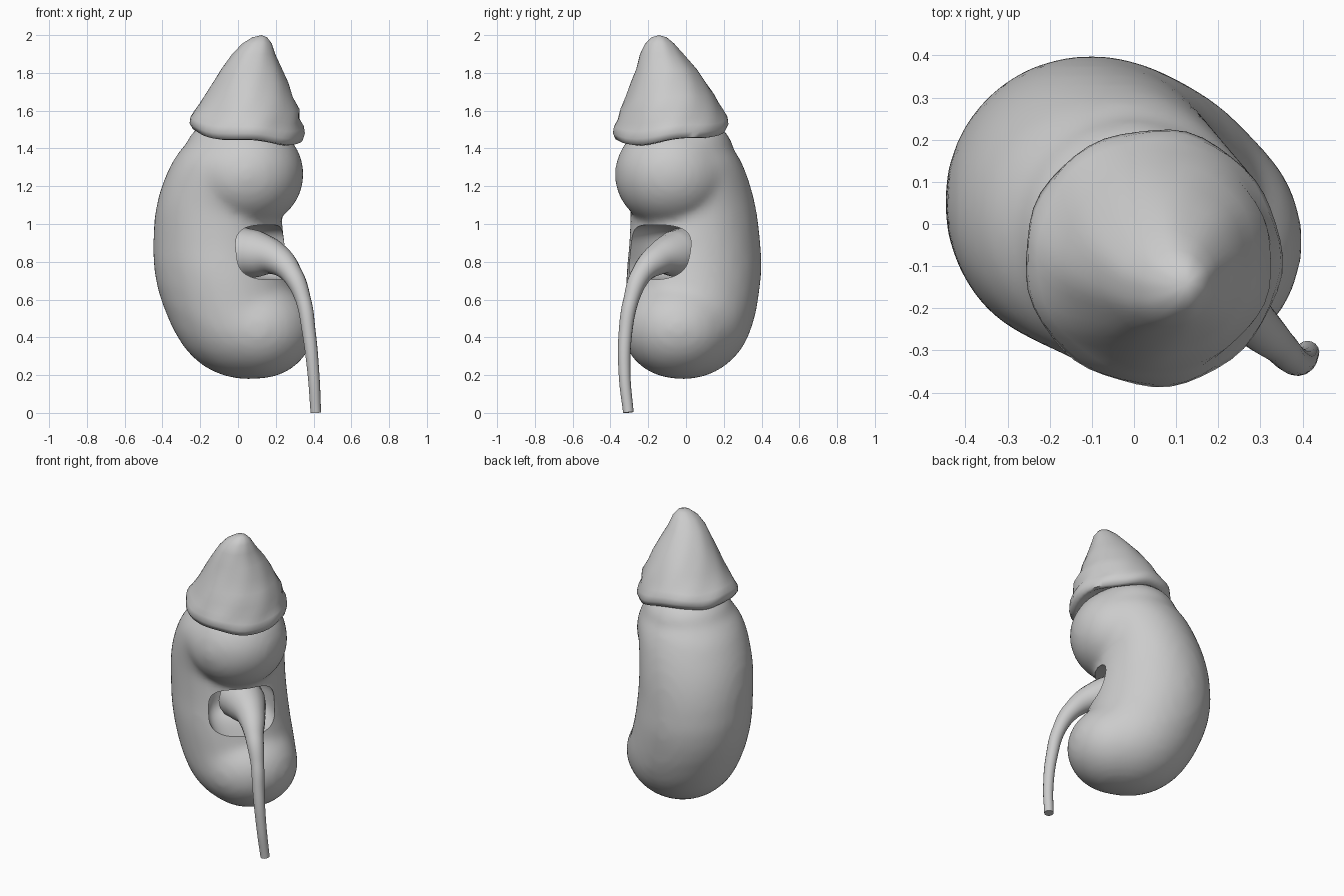
import bpy, bmesh, math
from mathutils import Matrix, Vector

if "Cube" in bpy.data.objects:
    bpy.data.objects.remove(bpy.data.objects["Cube"])

S = math.sqrt(0.5)
# local frame: d points to the hollow side (+x, -y), p across it
FRAME = Matrix(((S, S, 0, 0), (-S, S, 0, 0), (0, 0, 1, 0), (0, 0, 0, 1)))


def add_ellipsoid(bm, c, r, seg=32):
    m = FRAME @ Matrix.Translation(c) @ Matrix.Diagonal((*r, 1))
    bmesh.ops.create_uvsphere(bm, u_segments=seg, v_segments=seg // 2, radius=1, matrix=m)


def catmull(a, b, c, d, t):
    return [.5 * (2 * q + (r - p) * t + (2 * p - 5 * q + 4 * r - s) * t * t
                  + (3 * q - p - 3 * r + s) * t ** 3) for p, q, r, s in zip(a, b, c, d)]


def make_object(name, bm):
    me = bpy.data.meshes.new(name)
    bm.to_mesh(me)
    bm.free()
    ob = bpy.data.objects.new(name, me)
    bpy.context.collection.objects.link(ob)
    return ob


def activate(ob):
    bpy.ops.object.select_all(action='DESELECT')
    ob.select_set(True)
    bpy.context.view_layer.objects.active = ob


def smooth_angle(ob, deg):
    activate(ob)
    bpy.ops.object.shade_smooth_by_angle(angle=math.radians(deg))


# kidney body: ellipsoids swept along a C-shaped spine (d, p, z, rd, rp, rz)
spine = [
    (.10, .045, .445, .30, .298, .265),
    (-.01, .01, .51, .34, .335, .305),
    (-.08, -.025, .70, .365, .35, .25),
    (-.105, -.04, .91, .35, .347, .22),
    (-.09, -.045, 1.11, .32, .343, .21),
    (-.01, -.035, 1.27, .31, .325, .24),
    (.09, -.02, 1.265, .30, .30, .28),
    (.01, -.02, 1.40, .27, .27, .17),
]
bm = bmesh.new()
last = len(spine) - 1
STEPS = 9
for i in range(last):
    q = [spine[max(0, min(last, i + k))] for k in (-1, 0, 1, 2)]
    for s in range(STEPS):
        v = catmull(*q, s / STEPS)
        add_ellipsoid(bm, v[:3], v[3:])
add_ellipsoid(bm, spine[-1][:3], spine[-1][3:])
body = make_object("kidney_body", bm)

# squarish hollow on the inner side
bm = bmesh.new()
bmesh.ops.create_uvsphere(bm, u_segments=48, v_segments=32, radius=1)
for v in bm.verts:
    n = sum(abs(x) ** 3.5 for x in v.co) ** (1 / 3.5)
    c = v.co / n
    v.co = FRAME @ Vector((.26 + .29 * c.x, -.01 + .205 * c.y, .85 + .145 * c.z))
cutter = make_object("hollow_cutter", bm)
cutter.hide_render = True

m = body.modifiers.new("Remesh", 'REMESH')
m.mode = 'VOXEL'
m.voxel_size = .022
m = body.modifiers.new("Smooth", 'SMOOTH')
m.factor = .5
m.iterations = 12
m = body.modifiers.new("Hollow", 'BOOLEAN')
m.operation = 'DIFFERENCE'
m.object = cutter
activate(body)
for name in [x.name for x in body.modifiers]:
    bpy.ops.object.modifier_apply(modifier=name)
bpy.data.objects.remove(cutter)
smooth_angle(body, 45)

# adrenal cap: lofted rings (x, y, z, radius, tilt amount)
rings = [
    (.05, -.08, 1.50, .20, 1.0),
    (.05, -.08, 1.465, .265, 1.0),
    (.05, -.08, 1.468, .291, 1.0),
    (.045, -.08, 1.50, .305, 1.0),
    (.045, -.08, 1.535, .300, .9),
    (.05, -.08, 1.57, .281, .8),
    (.06, -.085, 1.62, .260, .5),
    (.065, -.085, 1.68, .232, .3),
    (.068, -.095, 1.75, .197, .1),
    (.072, -.105, 1.82, .160, 0),
    (.085, -.13, 1.90, .115, 0),
    (.10, -.14, 1.955, .077, 0),
    (.115, -.142, 1.988, .04, 0),
]
N = 48
bm = bmesh.new()
loops = []
for k, (x, y, z, r, tilt) in enumerate(rings):
    loop = []
    for i in range(N):
        a = 2 * math.pi * i / N
        w = 1 + .008 * math.sin(5 * a + k * .6) + .008 * math.sin(9 * a - k * 1.3)
        if k > 4:  # folds on the right side
            w += .03 * max(0, math.cos(a)) * math.sin(k * 2.4)
        dd = (math.cos(a) - math.sin(a)) * S
        dz = tilt * (-.04 * dd + .010 * math.sin(4 * a + 1))
        loop.append(bm.verts.new((x + r * w * math.cos(a), y + r * w * math.sin(a), z + dz)))
    loops.append(loop)
for lo, hi in zip(loops, loops[1:]):
    for i in range(N):
        j = (i + 1) % N
        bm.faces.new((lo[i], lo[j], hi[j], hi[i]))
bm.faces.new(loops[0][::-1])
tip = bm.verts.new((.125, -.143, 2.0))
for i in range(N):
    bm.faces.new((loops[-1][i], loops[-1][(i + 1) % N], tip))
cap = make_object("adrenal_cap", bm)
smooth_angle(cap, 70)

# ureter: tapered tube from the hollow down to the ground (x, y, z, radius)
path = [
    (.02, -.01, .845, .138),
    (.10, -.06, .84, .124),
    (.20, -.145, .815, .085),
    (.285, -.235, .735, .056),
    (.345, -.29, .60, .041),
    (.375, -.32, .43, .036),
    (.40, -.325, .20, .031),
    (.412, -.305, .002, .028),
]
cu = bpy.data.curves.new("ureter", 'CURVE')
cu.dimensions = '3D'
cu.bevel_depth = 1
cu.bevel_resolution = 6
cu.use_fill_caps = True
sp = cu.splines.new('BEZIER')
sp.resolution_u = 8
sp.bezier_points.add(len(path) - 1)
for bp, (x, y, z, r) in zip(sp.bezier_points, path):
    bp.co = Vector((x, y, z))
    bp.radius = r
    bp.handle_left_type = bp.handle_right_type = 'AUTO'
ureter = bpy.data.objects.new("ureter", cu)
bpy.context.collection.objects.link(ureter)
activate(ureter)
bpy.ops.object.convert(target='MESH')
smooth_angle(bpy.context.object, 50)
